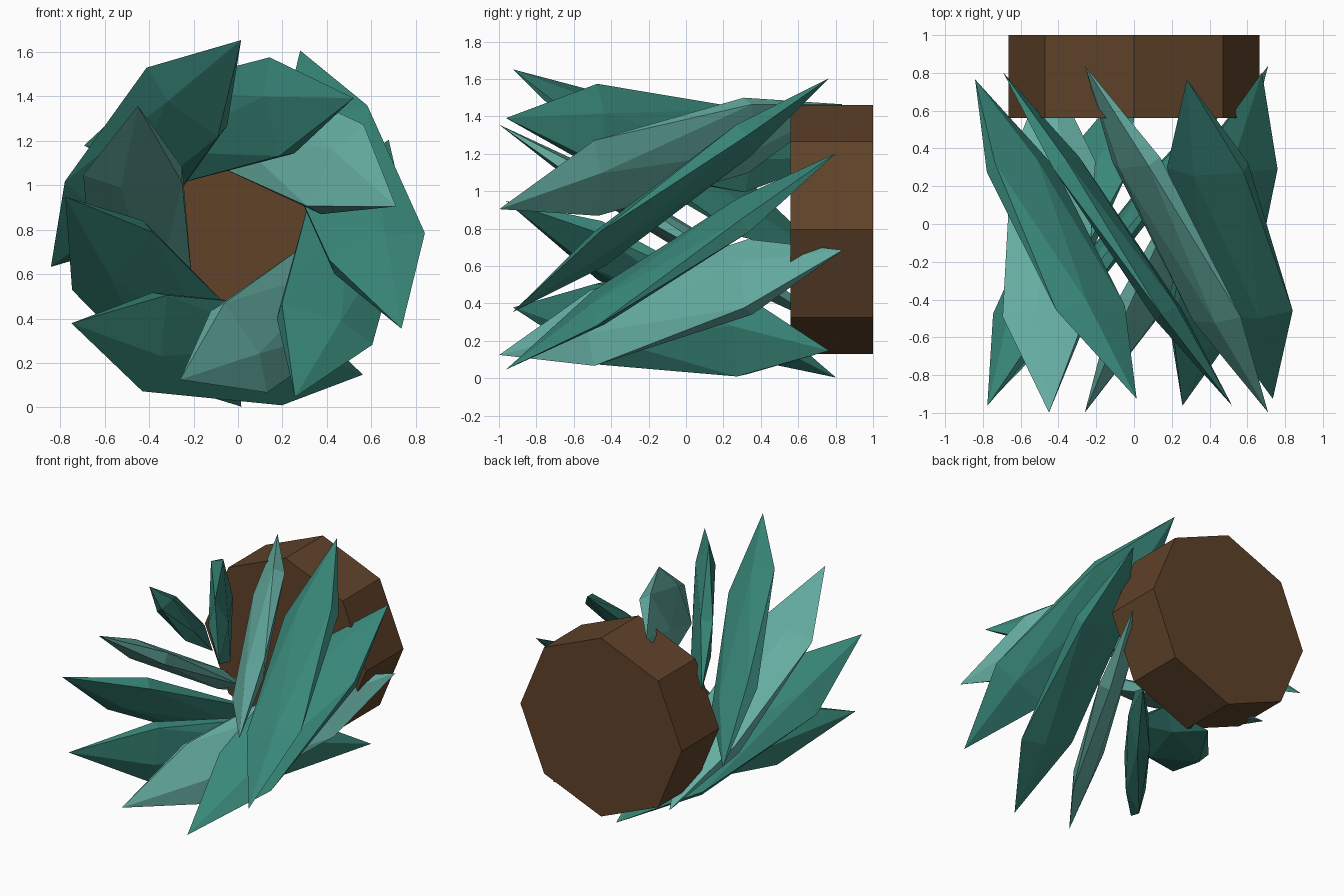
import bpy
from math import radians, sin, cos
from mathutils import Vector, Matrix

if "Cube" in bpy.data.objects:
    bpy.data.objects.remove(bpy.data.objects["Cube"])

AXIS_Z = 0.795  # height of the horizontal axis everything circles


def material(name, rgb):
    m = bpy.data.materials.new(name)
    m.diffuse_color = (*rgb, 1)
    m.use_nodes = True
    m.node_tree.nodes["Principled BSDF"].inputs["Base Color"].default_value = m.diffuse_color
    return m


teal = material("teal", (0.04, 0.24, 0.19))
pale_teal = material("pale_teal", (0.13, 0.42, 0.36))
brown = material("brown", (0.115, 0.054, 0.022))

# Eight-sided base block, lying along y at the back
bpy.ops.mesh.primitive_cylinder_add(vertices=8, radius=0.665, depth=0.44,
                                    location=(0, 0.78, AXIS_Z),
                                    rotation=(radians(90), 0, 0))
base = bpy.context.object
base.name = "base"
base.data.materials.append(brown)


# One leaf: flattened, stretched icosahedron, set radially and twisted round the axis
def leaf(name, angle, radius, tilt, mat):
    a, t = radians(angle), radians(tilt)
    outward = Vector((cos(a), 0, sin(a)))
    around = Vector((-sin(a), 0, cos(a)))
    length = around * sin(t) + Vector((0, cos(t), 0))
    inward = -outward
    thick = length.cross(inward)
    rot = Matrix((inward, thick, length)).transposed().to_4x4()
    centre = outward * radius + Vector((0, -0.08, AXIS_Z))
    bpy.ops.mesh.primitive_ico_sphere_add(subdivisions=1, radius=1)
    ob = bpy.context.object
    ob.name = name
    ob.data.transform(Matrix.Translation(centre) @ rot
                      @ Matrix.Diagonal((0.275, 0.08, 1.076, 1)))
    ob.data.materials.append(mat)


# Nine leaves, cycling through three radius / tilt settings
styles = [(0.54, 38.2, teal), (0.497, 34.9, teal), (0.45, 31.4, pale_teal)]
for i in range(9):
    leaf(f"leaf_{i + 1}", 140 - 40 * i, *styles[i % 3])
